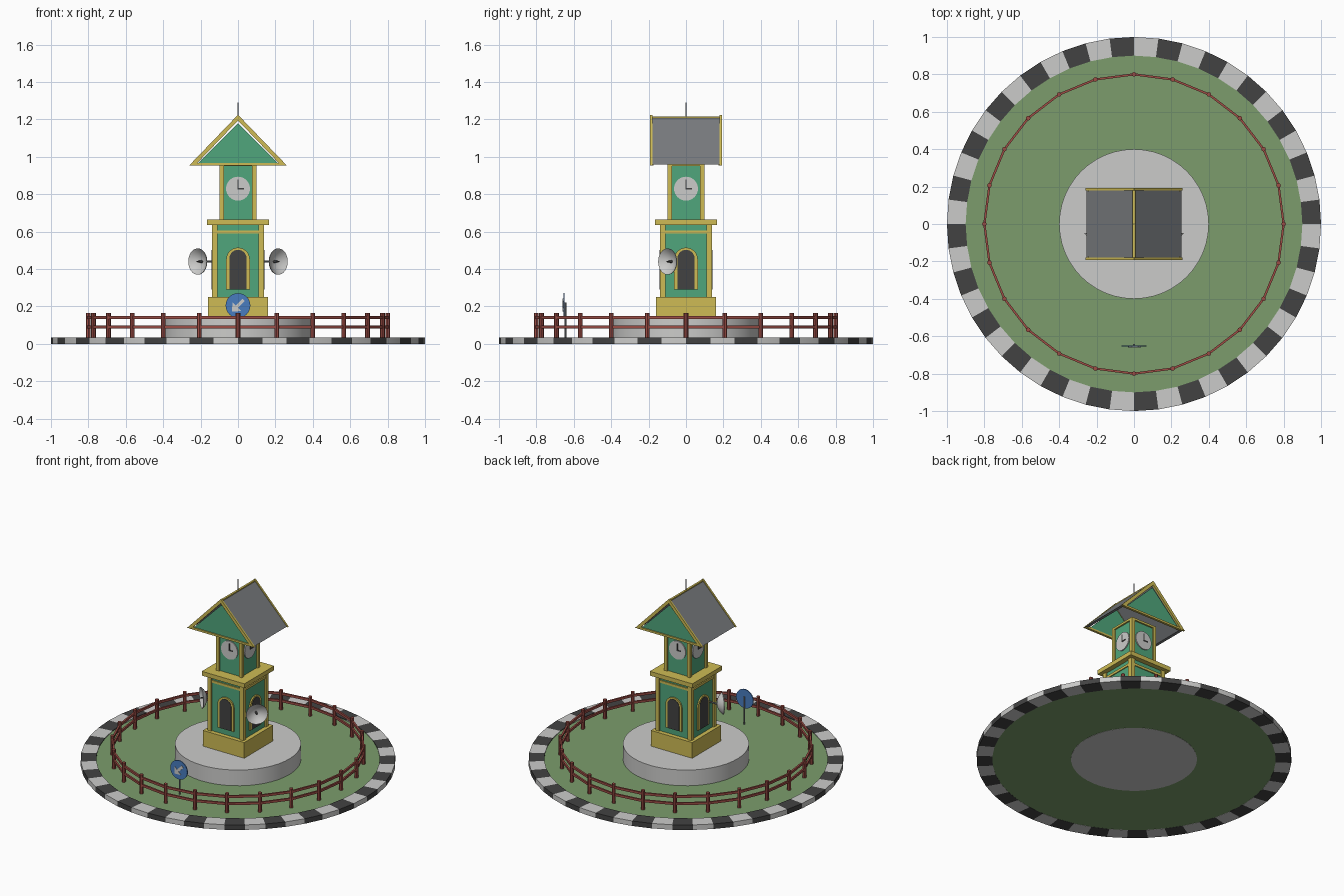
import bpy, bmesh, math
from mathutils import Matrix, Vector

if "Cube" in bpy.data.objects:
    bpy.data.objects.remove(bpy.data.objects["Cube"])


def material(name, rgb):
    m = bpy.data.materials.new(name)
    m.diffuse_color = (*rgb, 1)
    m.use_nodes = True
    m.node_tree.nodes["Principled BSDF"].inputs["Base Color"].default_value = m.diffuse_color
    return m


LIGHT = material("pale_grey", (0.60, 0.60, 0.59))
DARK = material("charcoal", (0.055, 0.055, 0.055))
GRASS = material("grass_green", (0.20, 0.335, 0.15))
GREEN = material("wall_green", (0.08, 0.38, 0.20))
YELLOW = material("trim_yellow", (0.62, 0.50, 0.09))
RED = material("fence_red", (0.34, 0.075, 0.06))
BLUE = material("sign_blue", (0.066, 0.20, 0.52))
ROOF = material("roof_grey", (0.19, 0.20, 0.21))


def finish(name, bm, mats, matrix=None, smooth=False):
    bmesh.ops.remove_doubles(bm, verts=bm.verts, dist=1e-5)
    bmesh.ops.recalc_face_normals(bm, faces=bm.faces)
    if matrix:
        bm.transform(matrix)
    me = bpy.data.meshes.new(name)
    bm.to_mesh(me)
    bm.free()
    for m in mats:
        me.materials.append(m)
    ob = bpy.data.objects.new(name, me)
    bpy.context.collection.objects.link(ob)
    if smooth:
        bpy.ops.object.select_all(action='DESELECT')
        ob.select_set(True)
        bpy.context.view_layer.objects.active = ob
        bpy.ops.object.shade_smooth_by_angle(angle=math.radians(40))
    return ob


def box(name, x, y, z, mat, matrix=None):
    """x, y and z are (low, high) pairs."""
    return prism(name, [(x[0], z[0]), (x[1], z[0]), (x[1], z[1]), (x[0], z[1])], y, mat, matrix)


def prism(name, pts, y, mat, matrix=None):
    """Outline in x/z, extruded over the y range."""
    bm = bmesh.new()
    face = bm.faces.new([bm.verts.new((px, y[0], pz)) for px, pz in pts])
    new = bmesh.ops.extrude_face_region(bm, geom=[face])['geom']
    bmesh.ops.translate(bm, vec=(0, y[1] - y[0], 0),
                        verts=[v for v in new if isinstance(v, bmesh.types.BMVert)])
    # keep the starting cap so the prism is closed
    if not face.is_valid:
        bm.faces.new([v for v in bm.verts if abs(v.co.y - y[0]) < 1e-7])
    return finish(name, bm, [mat], matrix)


def lathe(name, profile, n, mats, closed=False, matrix=None, smooth=True):
    """Turn an (r, z) profile about z; materials alternate by segment."""
    bm = bmesh.new()
    rings = []
    for i in range(n):
        a = 2 * math.pi * i / n
        rings.append([bm.verts.new((r * math.cos(a), r * math.sin(a), z)) for r, z in profile])
    m = len(profile)
    for i in range(n):
        a, b = rings[i], rings[(i + 1) % n]
        for j in range(m if closed else m - 1):
            k = (j + 1) % m
            f = bm.faces.new((a[j], b[j], b[k], a[k]))
            f.material_index = i % len(mats)
    return finish(name, bm, mats, matrix, smooth)


def rect(r0, r1, z0, z1):
    return [(r0, z0), (r1, z0), (r1, z1), (r0, z1)]


def rod(name, r, p0, p1, mat, n=8):
    p0, p1 = Vector(p0), Vector(p1)
    d = p1 - p0
    mtx = Matrix.Translation(p0) @ d.to_track_quat('Z', 'Y').to_matrix().to_4x4()
    return lathe(name, [(0, 0), (r, 0), (r, d.length), (0, d.length)], n, [mat], matrix=mtx)


def disc(name, r, y, z, mat, matrix=None, n=32):
    pts = [(r * math.cos(2 * math.pi * i / n), z + r * math.sin(2 * math.pi * i / n)) for i in range(n)]
    return prism(name, pts, y, mat, matrix)


def arch(w, z0, spring, n=12):
    return [(-w, z0), (w, z0)] + [(w * math.cos(math.pi * i / n), spring + w * math.sin(math.pi * i / n))
                                  for i in range(n + 1)]


# round island: striped kerb, lawn, plinth
lathe("striped_kerb", rect(0.9, 1.0, 0, 0.035), 48, [DARK, LIGHT], True)
lathe("lawn", rect(0.39, 0.905, 0.001, 0.03), 48, [GRASS], True)
lathe("plinth", [(0, 0), (0.4, 0), (0.4, 0.14), (0, 0.14)], 48, [LIGHT])

# fence
for z in (0.09, 0.14):
    lathe("fence_rail", rect(0.794, 0.806, z - 0.008, z + 0.008), 24, [RED], True, smooth=False)
for i in range(24):
    a = math.radians(15 * i)
    x, y = 0.8 * math.cos(a), 0.8 * math.sin(a)
    rod("fence_post", 0.0125, (x, y, 0.025), (x, y, 0.165), RED)

# tower blocks
box("tower_foot", (-0.16, 0.16), (-0.16, 0.16), (0.14, 0.25), YELLOW)
box("lower_walls", (-0.13, 0.13), (-0.13, 0.13), (0.25, 0.636), GREEN)
box("ledge", (-0.165, 0.165), (-0.165, 0.165), (0.635, 0.665), YELLOW)
box("upper_walls", (-0.09, 0.09), (-0.09, 0.09), (0.665, 0.955), GREEN)
box("tower_cap", (-0.1, 0.1), (-0.1, 0.1), (0.95, 0.965), YELLOW)

# details repeated on all four sides
for q in range(4):
    R = Matrix.Rotation(q * math.pi / 2, 4, 'Z')
    box("lower_corner_post", (0.11, 0.14), (-0.14, -0.11), (0.25, 0.635), YELLOW, R)
    box("upper_corner_post", (0.076, 0.1), (-0.1, -0.076), (0.665, 0.955), YELLOW, R)
    box("lower_band", (-0.11, 0.11), (-0.137, -0.125), (0.59, 0.607), YELLOW, R)
    prism("window_frame", arch(0.063, 0.29, 0.452), (-0.139, -0.129), YELLOW, R)
    prism("window", arch(0.046, 0.292, 0.457), (-0.141, -0.134), DARK, R)
    disc("clock_face", 0.064, (-0.097, -0.089), 0.83, LIGHT, R)
    box("minute_hand", (-0.004, 0.004), (-0.1, -0.096), (0.826, 0.878), DARK, R)
    box("hour_hand", (-0.004, 0.031), (-0.1, -0.096), (0.826, 0.834), DARK, R)


# gable roof, open underneath
def chevron(w, top, low, t):
    return [(-w, low), (0, top), (w, low), (w - t, low), (0, top - t * 1.03), (-w + t, low)]


prism("roof_slopes", chevron(0.253, 1.216, 0.958, 0.02), (-0.181, 0.181), ROOF)
box("ridge_strip", (-0.007, 0.007), (-0.185, 0.185), (1.2, 1.217), YELLOW)
for s in (-1, 1):
    prism("gable_trim", chevron(0.26, 1.225, 0.955, 0.03), sorted((s * 0.18, s * 0.192)), YELLOW)
    box("gable_beam", (-0.245, 0.245), sorted((s * 0.174, s * 0.19)), (0.953, 0.967), YELLOW)
    prism("gable_panel", [(-0.218, 0.962), (0.218, 0.962), (0, 1.18)],
          sorted((s * 0.174, s * 0.182)), GREEN)
rod("antenna", 0.003, (0, 0, 1.21), (0, 0, 1.29), ROOF)

# dishes on both sides, aimed diagonally forward
for s in (-1, 1):
    aim = Vector((s, -1, 0)).normalized()
    c = Vector((s * 0.21, -0.093, 0.44))
    M = Matrix.Translation(c) @ aim.to_track_quat('Z', 'Y').to_matrix().to_4x4()
    lathe("dish", [(0, -0.03), (0.03, -0.024), (0.055, -0.01), (0.07, 0.005), (0.07, 0.009),
                   (0.053, -0.005), (0.029, -0.019), (0, -0.025)], 32, [LIGHT], matrix=M)
    lathe("dish_feed", [(0, -0.026), (0.008, -0.026), (0.003, 0.015), (0, 0.015)], 10, [DARK], matrix=M)
    back = c - aim * 0.027
    rod("dish_arm", 0.006, (s * 0.125, back.y, 0.44), back, ROOF)

# round road sign
rod("sign_post", 0.005, (0, -0.645, 0.025), (0, -0.645, 0.22), ROOF)
disc("sign_disc", 0.066, (-0.656, -0.649), 0.205, BLUE)
T = Matrix.Translation((0, 0, 0.205)) @ Matrix.Rotation(math.radians(45), 4, 'Y')
prism("sign_arrow", [(-0.045, 0), (-0.008, 0.034), (-0.008, 0.009), (0.043, 0.009),
                     (0.043, -0.009), (-0.008, -0.009), (-0.008, -0.034)],
      (-0.659, -0.655), LIGHT, Matrix.Translation((0, 0, 0.205)) @ Matrix.Rotation(math.radians(-45), 4, 'Y'))
